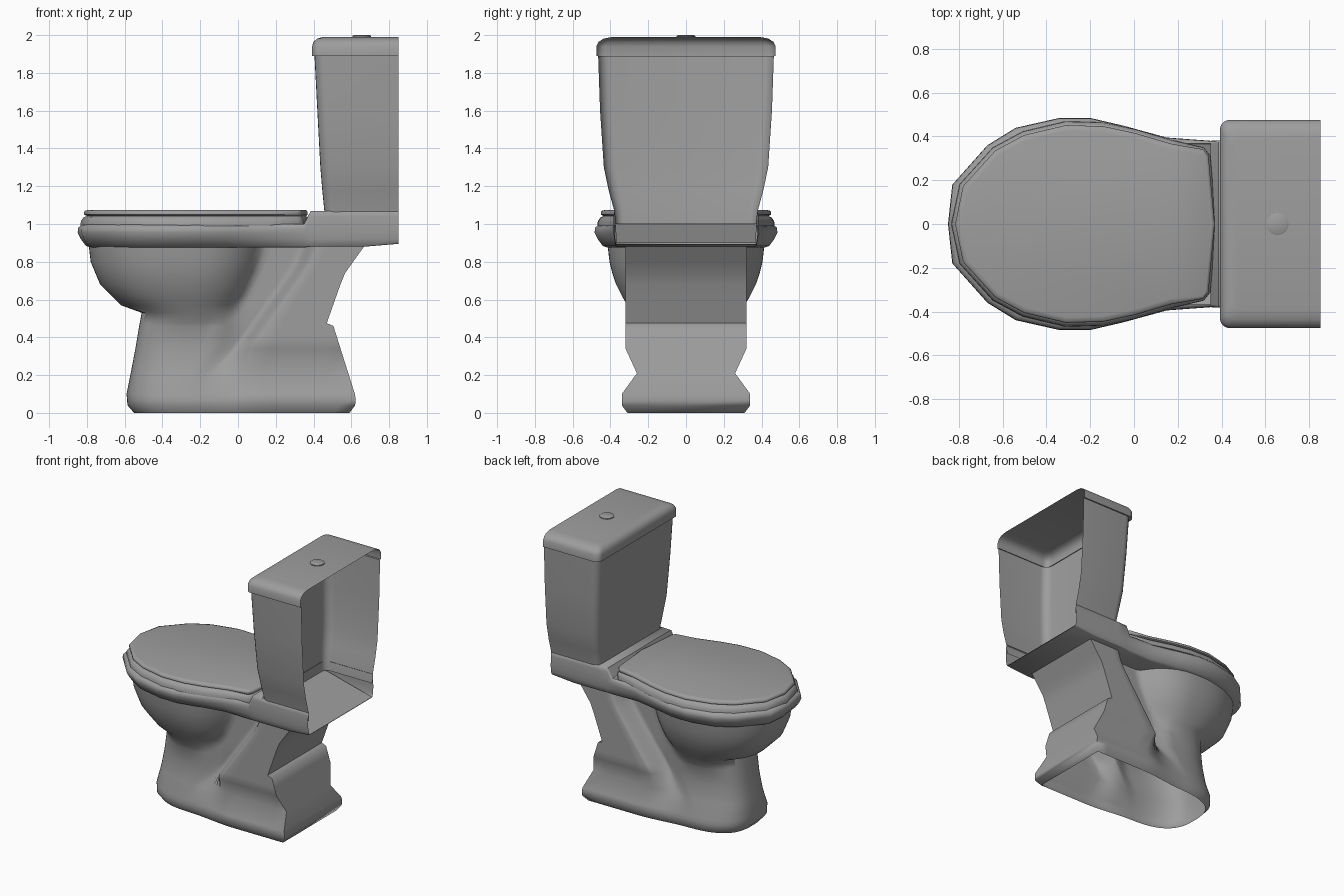
import bpy, bmesh, math

if "Cube" in bpy.data.objects:
    bpy.data.objects.remove(bpy.data.objects["Cube"])

GREY = bpy.data.materials.new("glazed_grey")
GREY.diffuse_color = (.34, .34, .34, 1)
GREY.use_nodes = True
GREY.node_tree.nodes["Principled BSDF"].inputs["Base Color"].default_value = GREY.diffuse_color


def lerp(table, v):
    """Piecewise linear lookup in (key, value) pairs."""
    if v <= table[0][0]:
        return table[0][1]
    for (a, p), (b, q) in zip(table, table[1:]):
        if v <= b:
            return p + (q - p) * (v - a) / (b - a)
    return table[-1][1]


def smooth(a, b, x):
    t = min(1, max(0, (x - a) / (b - a)))
    return t * t * (3 - 2 * t)


def soft_max(a, b, k):
    h = max(k - abs(a - b), 0) / k
    return max(a, b) + h * h * k / 4


def mirrored(half):
    """+y back -> nose -> -y back; half starts on the centre line."""
    return half[::-1] + [(x, -y) for x, y in half[1:]]


def offset(pts, d, closed):
    """Move each outline point along its outward normal; d(x) gives the distance."""
    n, out = len(pts), []
    for i, (x, y) in enumerate(pts):
        a = pts[i - 1] if closed or i else pts[i]
        b = pts[(i + 1) % n] if closed or i < n - 1 else pts[i]
        tx, ty = b[0] - a[0], b[1] - a[1]
        l = math.hypot(tx, ty)
        out.append((x + ty / l * d(x), y - tx / l * d(x)))
    return out


def loft(name, rows, closed=False, caps=(), spans=(), angle=50):
    """Skin rows of 3D points. caps: rows closed by an n-gon.
    spans: (row, k0, k1) bridges left to right between half-stations k0..k1."""
    bm = bmesh.new()
    vs = [[bm.verts.new(p) for p in r] for r in rows]
    n = len(rows[0])
    h = n // 2

    def face(*v):
        bm.faces.new(list(dict.fromkeys(v)))
    for a, b in zip(vs, vs[1:]):
        for i in range(n if closed else n - 1):
            j = (i + 1) % n
            face(a[i], a[j], b[j], b[i])
    for r in caps:
        face(*vs[r])
    for r, k0, k1 in spans:
        for k in range(k0, k1):
            face(vs[r][h - k], vs[r][h + k], vs[r][h + k + 1], vs[r][h - k - 1])
    bmesh.ops.recalc_face_normals(bm, faces=bm.faces)
    me = bpy.data.meshes.new(name)
    bm.to_mesh(me)
    bm.free()
    me.materials.append(GREY)
    ob = bpy.data.objects.new(name, me)
    bpy.context.collection.objects.link(ob)
    bpy.ops.object.select_all(action='DESELECT')
    ob.select_set(True)
    bpy.context.view_layer.objects.active = ob
    bpy.ops.object.shade_smooth_by_angle(angle=math.radians(angle))
    return ob


# Pedestal, bowl and trapway as one skin: half width = widest of three forms
FRONT = [(0, -.55), (.04, -.585), (.1, -.59), (.3, -.55), (.45, -.525), (.53, -.51),
         (.57, -.62), (.68, -.73), (.8, -.78), (.885, -.79)]
BACK = [(0, .59), (.04, .62), (.08, .625), (.46, .505), (.475, .47), (.73, .56), (.885, .67)]
PED_W = [(0, .275), (.04, .3), (.1, .295), (.21, .255), (.34, .24), (.53, .25)]
TRAP_W = [(0, .31), (.04, .34), (.1, .34), (.21, .26), (.34, .32), (.885, .32)]
BOWL_W = [(.38, .18), (.46, .235), (.53, .285), (.6, .33), (.7, .38), (.8, .405), (.885, .415)]
BOWL_END = [(.38, -.1), (.45, -.06), (.53, .0), (.62, .08), (.78, .14), (.885, .16)]
CREASE = [(0, -.02), (.2, -.02), (.3, .0), (.78, .34), (.885, .38)]
RAMP = [(0, .2), (.15, .17), (.32, .05), (.9, .04)]
DIP = [(0, 1), (.1, .95), (.3, .8), (.9, .8)]


def bulge(x, x0, x1, mid, e):
    u = (x - mid) / ((x0 if x < mid else x1) - mid)
    return max(0, 1 - abs(u) ** e) ** (1 / e)


def half_width(x, z, xf):
    xp = xf if z <= .53 else -.51
    ped = lerp(PED_W, z) * (bulge(x, xp, 1, -.15, 2.8) if x < -.15 else
                            1 + (lerp(DIP, z) - 1) * smooth(-.14, .02, x))
    xc, rw = lerp(CREASE, z), lerp(RAMP, z)
    w = lerp(TRAP_W, z)
    t = smooth(xc - rw, xc + rw, x)
    body = ped + (w - ped) * t
    if z < .38:
        return body
    bowl = lerp(BOWL_W, z) * bulge(x, xf, lerp(BOWL_END, z), -.24, 2.2)
    return soft_max(body, bowl, .05 * smooth(xf, xf + .15, x) * (1 - t) + 1e-6)


def spread(a, b, n, p=1):
    return [a + (b - a) * (i / n) ** p for i in range(n)]


levels = [0, .04, .07, .1, .21, .34, .4, .46, .475, .53, .57, .62, .68, .74, .8, .885]
rows = []
for z in levels:
    xf, xb = lerp(FRONT, z), lerp(BACK, z)
    xc, rw = lerp(CREASE, z), lerp(RAMP, z)
    # stations follow the crease so that it stays a clean line
    xs = spread(xf, xc - rw, 56, 1.6) + spread(xc - rw, xc + rw, 8) + spread(xc + rw, xb, 5) + [xb]
    half = [(x, half_width(x, z, xf) if i else 0) for i, x in enumerate(xs)]
    rows.append([(x, y, z) for x, y in mirrored(half)])
loft("pedestal_and_bowl", rows, closed=True, angle=75)

# Bowl rim running back into the raised deck under the tank
RIM = [(-.85, 0), (-.83, .18), (-.67, .36), (-.54, .44), (-.34, .485), (-.2, .485), (-.05, .45),
       (.15, .395), (.35, .38), (.385, .382), (.46, .384), (.67, .385), (.85, .385)]
outline = mirrored(RIM)
KEEP = [(-.1, 1), (.385, .25)]   # the rounding fades out towards the deck
rows = []
for inset, zr, zd in [(.07, .875, .88), (.045, .884, .885), (.018, .92, .92), (.001, .955, .96),
                      (.004, .98, 1.04), (.02, .995, 1.065), (.045, 1.0, 1.07)]:
    pts = offset(outline, lambda x: -inset * lerp(KEEP, x), False)
    rows.append([(x, y, (zd if x > .365 else zr) + (.015 if x > .8 and zd < .9 else 0))
                 for x, y in pts])
loft("rim_and_deck", rows, spans=[(0, 6, 12), (6, 8, 10)])

# Sloping floor inside the open deck
loft("deck_floor", [[(.85, y, .9) for y in (-.368, .368)], [(.44, y, 1.0) for y in (-.375, .375)]])

# Seat and seat cover share one outline
SEAT = [(-.81, 0), (-.775, .17), (-.63, .33), (-.5, .4), (-.31, .445), (-.14, .44), (0, .41),
        (.17, .36), (.315, .338), (.337, .31), (.365, 0)]
loop = SEAT[::-1] + [(x, -y) for x, y in SEAT[1:-1]]
for name, profile in [
        ("seat", [(0, .985), (.024, .99), (.022, 1.015), (.008, 1.035), (-.01, 1.042)]),
        ("seat_cover", [(-.01, 1.042), (.006, 1.05), (.006, 1.062), (0, 1.07), (-.02, 1.075)])]:
    rows = [[(x, y, z) for x, y in offset(loop, lambda x: d * (.5 if x > .3 else 1), True)]
            for d, z in profile]
    loft(name, rows, closed=True, caps=(0, -1), angle=45)


def u_row(z, f, w, r):
    """Tank section: rounded front corners, open at the back."""
    arc = [(f + r - r * math.cos(a), w - r + r * math.sin(a))
           for a in (math.pi / 2 * i / 5 for i in range(6))]
    return [(x, y, z) for x, y in mirrored([(f, 0)] + arc + [(.85, w)])]


# Tank walls, open at the back
loft("tank", [u_row(1.0, .46, .372, .04), u_row(1.07, .457, .38, .05), u_row(1.18, .446, .41, .06),
              u_row(1.3, .436, .435, .06), u_row(1.6, .42, .455, .06), u_row(1.89, .405, .465, .06)])

# Tank lid with a rolled edge
loft("tank_lid", [u_row(1.89, .41, .46, .045), u_row(1.89, .392, .475, .045),
                  u_row(1.94, .392, .475, .045), u_row(1.965, .4, .462, .045),
                  u_row(1.982, .42, .435, .04), u_row(1.99, .45, .39, .04)], spans=[(5, 0, 7)])

# Flush button
ring = [(math.cos(a), math.sin(a)) for a in (math.tau * i / 24 for i in range(24))]
loft("flush_button", [[(.655 + r * c, r * s, z) for c, s in ring]
                      for r, z in [(.05, 1.99), (.05, 1.996), (.042, 2.0)]],
     closed=True, caps=(-1,))
